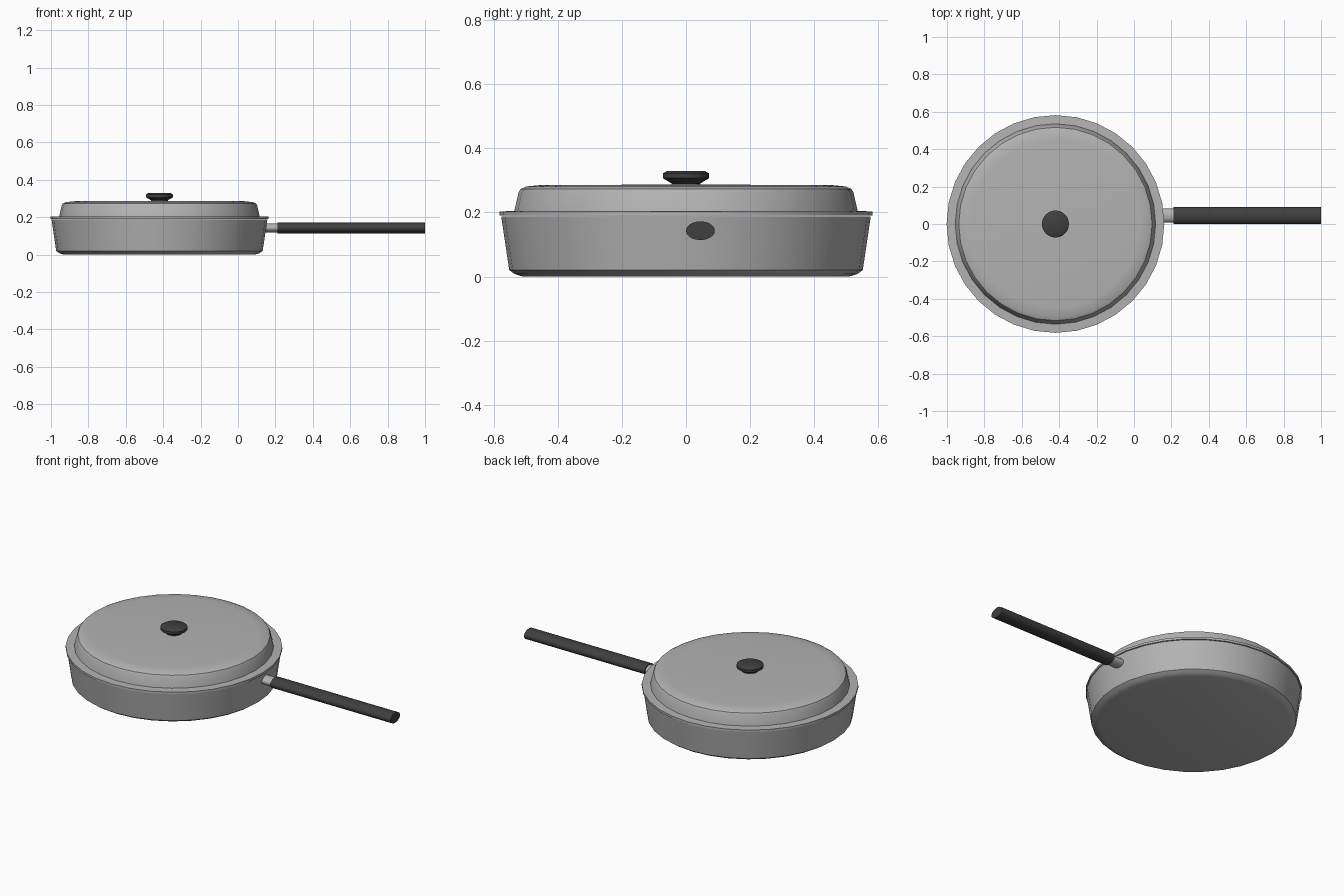
import bpy, math
from mathutils import Matrix

cube = bpy.data.objects.get("Cube")
if cube:
    bpy.data.objects.remove(cube)

PAN_X = -0.42
SEGMENTS = 32


def material(name, value):
    m = bpy.data.materials.new(name)
    m.use_nodes = True
    color = (value, value, value, 1)
    m.diffuse_color = color
    m.node_tree.nodes["Principled BSDF"].inputs["Base Color"].default_value = color
    return m


steel = material("brushed steel", 0.45)
black = material("black plastic", 0.05)


def lathe(name, profile, mat, segments=SEGMENTS, matrix=Matrix(), angle=35):
    """Revolve (radius, height) points around the local z axis."""
    verts, faces, rings = [], [], []
    for r, z in profile:
        start = len(verts)
        count = segments if r > 0 else 1
        for i in range(count):
            a = math.tau * i / segments
            verts.append((r * math.cos(a), r * math.sin(a), z))
        rings.append([start + i % count for i in range(segments)])
    for low, high in zip(rings, rings[1:]):
        for i in range(segments):
            j = (i + 1) % segments
            loop = [low[i], low[j], high[j], high[i]]
            faces.append(list(dict.fromkeys(loop)))
    mesh = bpy.data.meshes.new(name)
    mesh.from_pydata(verts, [], faces)
    mesh.materials.append(mat)
    obj = bpy.data.objects.new(name, mesh)
    bpy.context.collection.objects.link(obj)
    mesh.transform(matrix)
    bpy.ops.object.select_all(action="DESELECT")
    obj.select_set(True)
    bpy.context.view_layer.objects.active = obj
    bpy.ops.object.shade_smooth_by_angle(angle=math.radians(angle))
    return obj


centre = Matrix.Translation((PAN_X, 0, 0))

# Hollow pan with a chamfered base and flared wall
lathe("pan_body", [(0, 0), (0.51, 0), (0.535, 0.008), (0.552, 0.02),
                   (0.577, 0.188), (0.562, 0.188), (0.54, 0.03), (0, 0.02)],
      steel, matrix=centre)

# Lid with a flat flange and rounded shoulder
lathe("lid", [(0, 0.19), (0.582, 0.19), (0.582, 0.203), (0.536, 0.205),
              (0.523, 0.262), (0.517, 0.273), (0.5, 0.281),
              (0.45, 0.286), (0, 0.287)],
      steel, matrix=centre)

# Mushroom-shaped lid knob
lathe("lid_knob", [(0, 0.28), (0.045, 0.28), (0.045, 0.291), (0.052, 0.295),
                   (0.072, 0.307), (0.072, 0.322), (0.06, 0.329), (0, 0.329)],
      black, matrix=centre)


def oval_bar(name, x0, x1, half_y, half_z, mat):
    place = (Matrix.Translation((0, 0.045, 0.143))
             @ Matrix.Diagonal((1, half_y, half_z, 1))
             @ Matrix.Rotation(math.pi / 2, 4, "Y"))
    lathe(name, [(0, x0), (1, x0), (1, x1), (0, x1)], mat, 24, place)


# Metal stem and oval grip
oval_bar("handle_stem", 0.1, 0.23, 0.037, 0.024, steel)
oval_bar("handle_grip", 0.21, 1.0, 0.045, 0.029, black)
